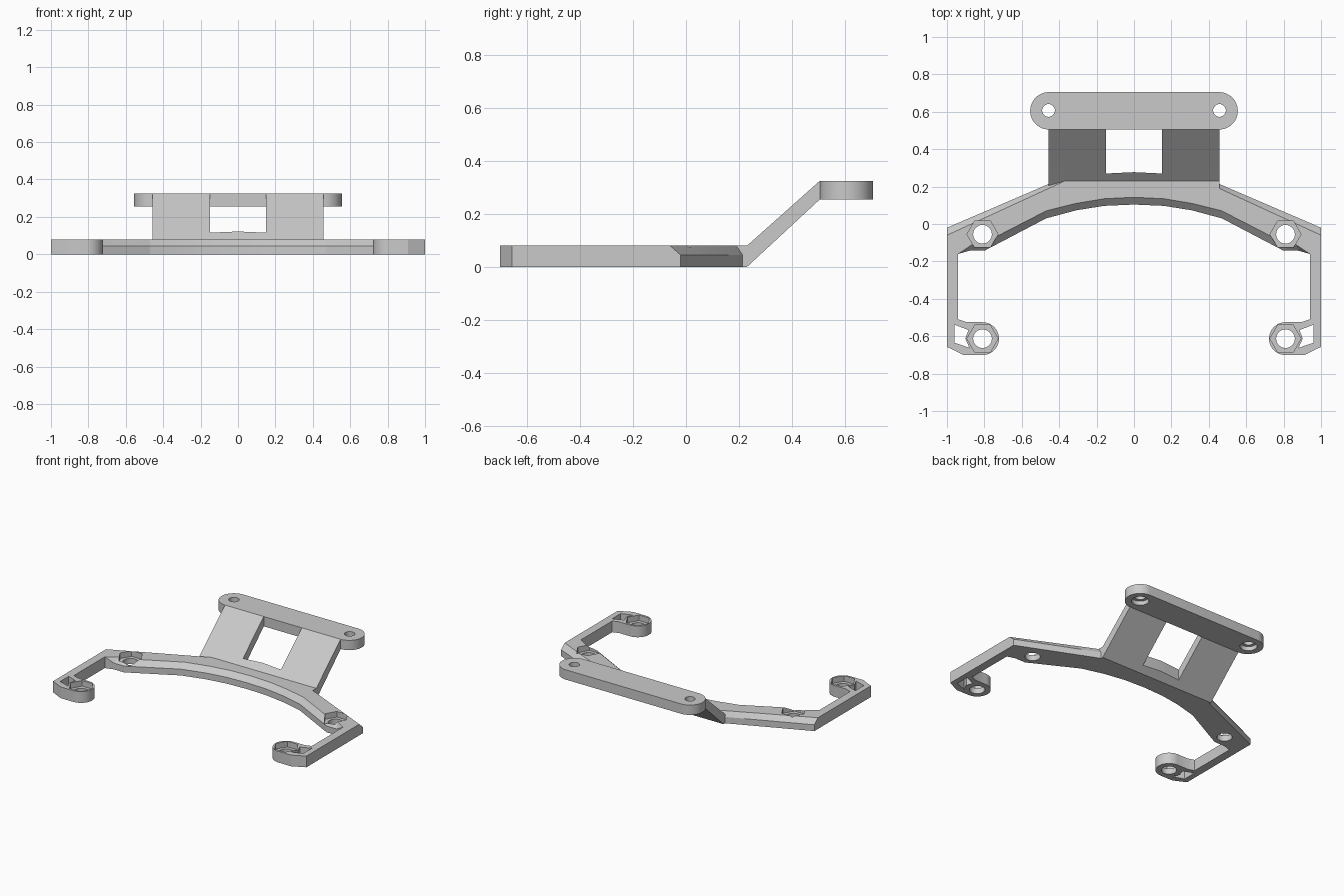
import bpy, bmesh
from math import cos, sin, radians

if "Cube" in bpy.data.objects:
    bpy.data.objects.remove(bpy.data.objects["Cube"], do_unlink=True)

grey = bpy.data.materials.new("light_grey")
grey.use_nodes = True
colour = (0.59, 0.59, 0.59, 1)
grey.diffuse_color = colour
grey.node_tree.nodes["Principled BSDF"].inputs["Base Color"].default_value = colour

T = 0.08       # frame thickness
BEVEL = 0.045  # height where the frame chamfer starts


def loft(name, rings):
    """Closed solid through rings of matching 3D points, facing outward."""
    bm = bmesh.new()
    loops = [[bm.verts.new(p) for p in ring] for ring in rings]
    n = len(rings[0])
    bm.faces.new(loops[0][::-1])
    bm.faces.new(loops[-1])
    for a, b in zip(loops, loops[1:]):
        for i in range(n):
            j = (i + 1) % n
            bm.faces.new((a[i], a[j], b[j], b[i]))
    bm.normal_update()
    bmesh.ops.triangulate(bm, faces=bm.faces[:])
    if bm.calc_volume(signed=True) < 0:
        bmesh.ops.reverse_faces(bm, faces=bm.faces[:])
    mesh = bpy.data.meshes.new(name)
    bm.to_mesh(mesh)
    bm.free()
    mesh.materials.append(grey)
    ob = bpy.data.objects.new(name, mesh)
    bpy.context.collection.objects.link(ob)
    return ob


def prism(name, outline, z0, z1):
    return loft(name, [[(x, y, z) for x, y in outline] for z in (z0, z1)])


def chamfered(name, low, high):
    """Solid with upright lower walls and sloping upper walls."""
    levels = ((low, 0), (low, BEVEL), (high, T))
    return loft(name, [[(x, y, z) for x, y in ring] for ring, z in levels])


def arc(cx, cy, r, start, end, steps):
    angles = [radians(start + (end - start) * i / steps) for i in range(steps + 1)]
    return [(cx + r * cos(a), cy + r * sin(a)) for a in angles]


def drill(cx, cy, r, z0, z1, sides=32):
    return prism("cutter", arc(cx, cy, r, 0, 360, sides)[:-1], z0, z1)


def select(ob):
    bpy.ops.object.select_all(action="DESELECT")
    ob.select_set(True)
    bpy.context.view_layer.objects.active = ob


def cut(ob, cutter):
    mod = ob.modifiers.new("cut", "BOOLEAN")
    mod.operation, mod.solver, mod.object = "DIFFERENCE", "EXACT", cutter
    select(ob)
    bpy.ops.object.modifier_apply(modifier=mod.name)
    bpy.data.objects.remove(cutter, do_unlink=True)


def nut_hole(ob, cx, cy):
    """Through hole with a hexagonal nut pocket above it."""
    cut(ob, drill(cx, cy, 0.05, -0.1, 0.2))
    cut(ob, drill(cx, cy, 0.083, 0.04, 0.2, 6))


def flip(s, points):
    return [(s * x, y) for x, y in points]


def mirrored(half):
    """Complete a half outline whose last point lies on the centre line."""
    return half + flip(-1, half[-2::-1])


# Curved middle of the cross bar, chamfered along the front arc
cross_bar = chamfered(
    "cross_bar",
    mirrored([(.42, .23), (.47, .208), (.47, .03), (.31, .073), (.16, .097), (0, .104)]),
    mirrored([(.37, .23), (.47, .184), (.47, .07), (.31, .11), (.16, .135), (0, .143)]))

# Square shoulder beside the bridge
shoulder = prism("shoulder", [(.36, .18), (.457, .18), (.457, .23), (.36, .23)], 0, T)

# Swept wings and side arms; each arm ends in a pad with a nut pocket and a window
parts = [cross_bar, shoulder]
for s, side in ((1, "left"), (-1, "right")):
    low = [(.47, .208), (1, -.02), (1, -.16), (.94, -.16), (.88, -.143), (.8, -.143), (.47, .03)]
    high = [(.47, .184), (1, -.06), (1, -.16), (.94, -.16), (.865, -.11), (.79, -.095), (.47, .07)]
    wing = chamfered(side + "_wing", flip(s, low), flip(s, high))
    nut_hole(wing, s * 0.81, -0.055)

    outline = ([(1, -.16), (.94, -.16), (.94, -.51), (.895, -.525)]
               + arc(.81, -.613, .088, 90, 270, 20) + [(.91, -.701), (1, -.657)])
    arm = prism(side + "_arm", flip(s, outline), 0, T)
    window = [(.96, -.538), (.96, -.635), (.88, -.662), (.902, -.613), (.885, -.567)]
    cut(arm, prism("cutter", flip(s, window), -0.1, 0.2))
    nut_hole(arm, s * 0.81, -0.613)
    parts += [wing, arm]

# Sloping bridge with a rectangular opening
profile = [(.19, 0), (.23, 0), (.505, .255), (.505, .325), (.23, T), (.19, BEVEL)]
bridge = loft("sloping_bridge", [[(x, y, z) for y, z in profile] for x in (-.457, .457)])
opening = [(-.15, .27), (0, .277), (.15, .27), (.15, .6), (-.15, .6)]
cut(bridge, prism("cutter", opening, -0.1, 0.5))

# Raised mounting plate with counterbored screw holes
plate = prism("mounting_plate", arc(.455, .605, .1, -90, 90, 24)
              + arc(-.455, .605, .1, 90, 270, 24), .255, .325)
for s in (-1, 1):
    cut(plate, drill(s * .457, .607, .034, 0, 1))
    cut(plate, drill(s * .457, .607, .056, 0, .285))

for ob in parts + [bridge, plate]:
    select(ob)
    bpy.ops.object.shade_smooth_by_angle(angle=radians(20))
